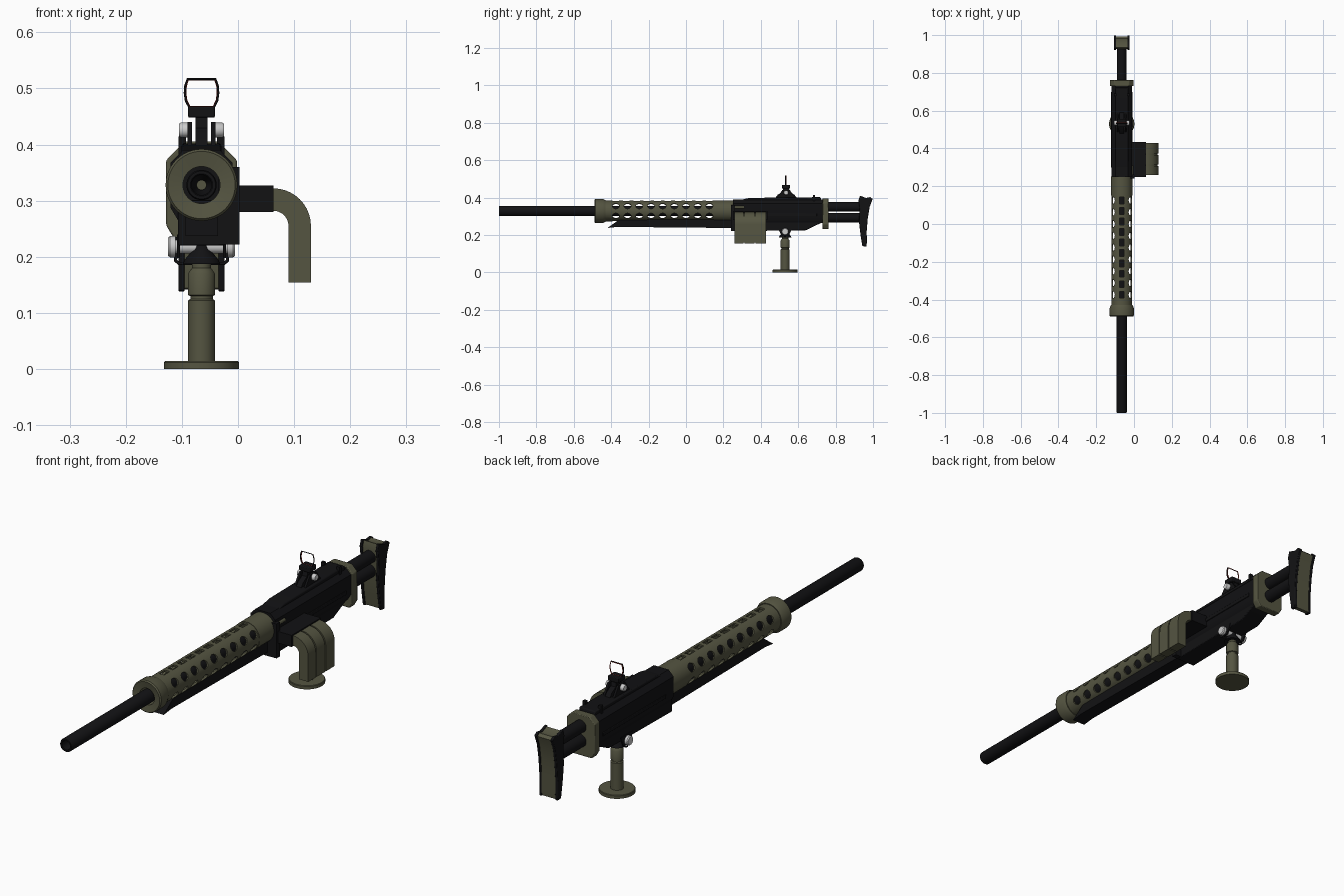
import bpy, bmesh
from math import sin, cos, pi, radians
from mathutils import Vector, Matrix

if "Cube" in bpy.data.objects:
    bpy.data.objects.remove(bpy.data.objects["Cube"])

CX, BZ = -0.065, 0.328          # centre plane and bore axis height


def mat(name, r, g, b):
    m = bpy.data.materials.new(name)
    m.diffuse_color = (r, g, b, 1)
    m.use_nodes = True
    m.node_tree.nodes["Principled BSDF"].inputs["Base Color"].default_value = m.diffuse_color
    return m


OLIVE = mat("olive", 0.09, 0.09, 0.053)
BLACK = mat("black", 0.006, 0.006, 0.007)
STEEL = mat("steel", 0.6, 0.6, 0.62)
RED = mat("red", 0.35, 0.03, 0.02)


def finish(name, bm, m, smooth=True, bevel=0):
    bmesh.ops.recalc_face_normals(bm, faces=bm.faces)
    me = bpy.data.meshes.new(name)
    bm.to_mesh(me)
    bm.free()
    ob = bpy.data.objects.new(name, me)
    bpy.context.collection.objects.link(ob)
    me.materials.append(m)
    if bevel:
        b = ob.modifiers.new("bevel", "BEVEL")
        b.width, b.segments = bevel, 2
    if smooth:
        bpy.ops.object.select_all(action='DESELECT')
        bpy.context.view_layer.objects.active = ob
        ob.select_set(True)
        bpy.ops.object.shade_smooth_by_angle(angle=radians(35))
    return ob


def prism(name, pts, a, b, m, axis='y', **kw):
    """Extrude a profile: (x,z) along y or (y,z) along x; x is relative to CX."""
    bm = bmesh.new()
    put = (lambda p, t: (CX + p[0], t, p[1])) if axis == 'y' else (lambda p, t: (CX + t, p[0], p[1]))
    lo, hi = ([bm.verts.new(put(p, t)) for p in pts] for t in (a, b))
    n = len(pts)
    bm.faces.new(lo)
    bm.faces.new(hi)
    for i in range(n):
        bm.faces.new((lo[i], lo[(i + 1) % n], hi[(i + 1) % n], hi[i]))
    return finish(name, bm, m, **kw)


def box(name, x, y, z, m, **kw):
    return prism(name, [(x[0], z[0]), (x[1], z[0]), (x[1], z[1]), (x[0], z[1])], *y, m, **kw)


def lathe(name, prof, origin, axis, m, seg=40, closed=False):
    """Revolve (radius, distance) points about an axis through origin."""
    bm = bmesh.new()
    rot = Vector((0, 0, 1)).rotation_difference(Vector(axis)).to_matrix()
    rings = [[bm.verts.new(Vector(origin) + rot @ Vector((r * cos(2 * pi * i / seg), r * sin(2 * pi * i / seg), h)))
              for i in range(seg)] for r, h in prof]
    pairs = list(zip(rings, rings[1:])) + ([(rings[-1], rings[0])] if closed else [])
    for p, q in pairs:
        for i in range(seg):
            j = (i + 1) % seg
            bm.faces.new((p[i], p[j], q[j], q[i]))
    if not closed:
        bm.faces.new(rings[0])
        bm.faces.new(rings[-1])
    return finish(name, bm, m)


Y, Z, X = (0, 1, 0), (0, 0, 1), (1, 0, 0)
axis0 = (CX, 0, BZ)

# Barrel with recessed muzzle
lathe("barrel", [(0.009, -0.93), (0.017, -0.96), (0.018, -0.998), (0.020, -1.0), (0.025, -1.0),
                 (0.027, -0.995), (0.027, 0.26)], axis0, Y, BLACK)
lathe("bore_plug", [(0.009, -0.935), (0.009, -0.931)], axis0, Y, OLIVE, 16)

# Perforated jacket: tube cut by six rows of holes
jacket = lathe("barrel_jacket", [(0.048, -0.45), (0.055, -0.45), (0.055, 0.25), (0.048, 0.25)],
               axis0, Y, OLIVE, 48, True)
bm = bmesh.new()
for ang in (90, 30, -30, 150, 210, 270):
    top = ang in (90, 270)
    n = 10 if top else 9
    for k in range(n):
        a, y = radians(ang), -0.375 + k * 0.5 / (n - 1)
        d = Vector((cos(a), 0, sin(a)))
        r = Matrix((Vector((-sin(a), 0, cos(a))), Vector(Y), d)).transposed().to_4x4()
        M = Matrix.Translation(Vector((CX, y, BZ)) + d * 0.055) @ r @ Matrix.Diagonal(
            (0.011 if top else 0.017, 0.018 if top else 0.019, 0.03, 1))
        if top:
            bmesh.ops.create_cube(bm, size=2, matrix=M @ Matrix.Diagonal((1, 1, 0.5, 1)))
        else:
            bmesh.ops.create_cone(bm, cap_ends=True, segments=16, radius1=1, radius2=1, depth=1, matrix=M)
cutter = finish("hole_cutter", bm, OLIVE, False)
cutter.hide_render = True
mod = jacket.modifiers.new("holes", "BOOLEAN")
mod.object, mod.operation, mod.solver = cutter, 'DIFFERENCE', 'EXACT'
bpy.context.view_layer.objects.active = jacket
bpy.ops.object.modifier_apply(modifier=mod.name)
bpy.data.objects.remove(cutter)

# Collar at the jacket front and its rear band
lathe("jacket_collar", [(0.033, -0.485), (0.060, -0.49), (0.064, -0.485), (0.064, -0.445), (0.058, -0.43),
                        (0.055, -0.43), (0.033, -0.44)], axis0, Y, OLIVE, 48, True)
lathe("jacket_rear_band", [(0.048, 0.15), (0.0565, 0.15), (0.0565, 0.252), (0.048, 0.252)],
      axis0, Y, OLIVE, 48, True)

# Black rail under the jacket
prism("under_rail", [(-0.42, 0.237), (-0.36, 0.28), (0.26, 0.285), (0.26, 0.237), (-0.37, 0.243)],
      -0.029, 0.029, BLACK, 'x')

# Receiver, lower body and top cover
oct_ = lambda w, c, lo, hi: [(-w, lo + c), (-w, hi - c), (-w + c, hi), (w - c, hi),
                             (w, hi - c), (w, lo + c), (w - c * .6, lo), (-w + c * .6, lo)]
prism("receiver", oct_(0.055, 0.022, 0.265, 0.39), 0.25, 0.73, BLACK)
prism("receiver_lower", [(0.24, 0.22), (0.64, 0.225), (0.73, 0.268), (0.73, 0.3), (0.24, 0.3)],
      -0.042, 0.042, BLACK, 'x', bevel=0.003)
prism("top_cover", [(0.26, 0.37), (0.27, 0.383), (0.34, 0.398), (0.72, 0.402), (0.725, 0.37)],
      -0.036, 0.036, BLACK, 'x', bevel=0.004)
for s in (-1, 1):
    box("rear_lug", sorted((s * 0.028, s * 0.041)), (0.678, 0.69), (0.38, 0.414), BLACK)
    box("receiver_side_rib", sorted((s * 0.05, s * 0.058)), (0.30, 0.70), (0.30, 0.315), BLACK, bevel=0.002)
prism("rear_plate", oct_(0.063, 0.024, 0.232, 0.396), 0.73, 0.762, OLIVE, bevel=0.003)
lathe("cover_latch", [(0.008, 0.255), (0.008, 0.31)], (CX + 0.053, 0, 0.348), Y, OLIVE, 16)

# Stock tubes and shoulder plate
lathe("stock_tube_upper", [(0.025, 0.76), (0.025, 0.95)], (CX, 0, 0.35), Y, BLACK)
lathe("stock_tube_lower", [(0.025, 0.76), (0.025, 0.95)], (CX, 0, 0.292), Y, BLACK)
butt = [(0.922, 0.385), (0.93, 0.41), (0.962, 0.398), (0.985, 0.402), (0.998, 0.392), (0.982, 0.35),
        (0.972, 0.29), (0.966, 0.22), (0.967, 0.16), (0.965, 0.138), (0.943, 0.14), (0.933, 0.2),
        (0.925, 0.27), (0.928, 0.34)]
core = [(0.96 + (y - 0.96) * 0.86, 0.275 + (z - 0.275) * 0.97) for y, z in butt]
prism("shoulder_pad", core, -0.032, 0.032, OLIVE, 'x')
for s in (-1, 1):
    prism("shoulder_side_plate", butt, s * 0.030, s * 0.041, BLACK, 'x', bevel=0.002)

# Feed chute: black throat, then ribbed curved chute bending down
box("feed_throat", (0.04, 0.128), (0.25, 0.435), (0.28, 0.327), BLACK)
box("feed_bracket", (0.03, 0.068), (0.24, 0.262), (0.222, 0.36), BLACK)


def chute(name, y0, y1, g):
    cx, cz, ro, ri = 0.128, 0.255, 0.067, 0.027    # bend centre and radii
    arc = lambda r: [(cx + r * sin(a), cz + r * cos(a)) for a in [i * pi / 20 for i in range(11)]]
    outer = [(cx - 0.005, cz + ro - g)] + arc(ro - g) + [(cx + ro - g, 0.154 + g)]
    inner = [(cx + ri + g, 0.154 + g)] + arc(ri + g)[::-1] + [(cx - 0.005, cz + ri + g)]
    prism(name, outer + inner, y0, y1, OLIVE)


chute("feed_chute_core", 0.265, 0.424, 0.006)
for y0, y1 in ((0.260, 0.308), (0.314, 0.366), (0.372, 0.428)):
    chute("feed_chute_rib", y0, y1, 0)

# Sight: base, head, cross knobs and thin frame
SY = 0.535
prism("sight_base", [(SY - 0.06, 0.395), (SY - 0.045, 0.415), (SY - 0.02, 0.43), (SY - 0.015, 0.452),
                     (SY + 0.015, 0.452), (SY + 0.02, 0.43), (SY + 0.045, 0.415), (SY + 0.06, 0.395)],
      -0.011, 0.011, BLACK, 'x')
for s in (-1, 1):
    prism("sight_cheek", [(SY - 0.055, 0.39), (SY - 0.02, 0.44), (SY + 0.02, 0.44), (SY + 0.055, 0.39)],
          s * 0.017, s * 0.025, BLACK, 'x')
    lathe("sight_knob", [(0.013, s * 0.024), (0.013, s * 0.037), (0.011, s * 0.04)],
          (CX, SY, 0.426), X, STEEL, 24)
box("sight_head", (-0.024, 0.024), (SY - 0.022, SY + 0.022), (0.448, 0.468), BLACK, bevel=0.003)


def loop_pipe(name, pts, r, m, cyclic):
    cu = bpy.data.curves.new(name, 'CURVE')
    cu.dimensions, cu.bevel_depth, cu.bevel_resolution = '3D', r, 2
    sp = cu.splines.new('POLY')
    sp.points.add(len(pts) - 1)
    for p, (x, y, z) in zip(sp.points, pts):
        p.co = (CX + x, y, z, 1)
    sp.use_cyclic_u = cyclic
    cu.use_fill_caps = True
    cu.materials.append(m)
    bpy.context.collection.objects.link(bpy.data.objects.new(name, cu))


half = [(0.022, 0.466), (0.028, 0.478), (0.030, 0.492), (0.029, 0.505), (0.025, 0.517)]
frame = half + [(-x, z) for x, z in half[::-1]]
loop_pipe("sight_frame", [(x, SY - 0.003, z) for x, z in frame], 0.0018, BLACK, True)
loop_pipe("sight_frame_lens_edge", [(x * 0.95, SY, 0.492 + (z - 0.492) * 0.95) for x, z in frame], 0.0014, RED, True)

# Pintle mount: cross bolt, lugs, yoke strap and post with foot
PY = 0.53
lathe("mount_bolt", [(0.012, -0.06), (0.012, 0.06)], (CX, PY, 0.218), X, STEEL, 24)
for s in (-1, 1):
    lathe("mount_bolt_head", [(0.019, s * 0.046), (0.019, s * 0.056), (0.016, s * 0.06)],
          (CX, PY, 0.218), X, STEEL, 24)
    prism("mount_lug", [(PY - 0.04, 0.24), (PY - 0.02, 0.198), (PY + 0.02, 0.198), (PY + 0.04, 0.24)],
          s * 0.038, s * 0.044, BLACK, 'x')
loop_pipe("yoke_strap", [(-0.046, PY, 0.235), (-0.046, PY, 0.193), (-0.04, PY, 0.188),
                         (0.04, PY, 0.188), (0.046, PY, 0.193), (0.046, PY, 0.235)], 0.003, BLACK, False)
lathe("yoke_cone", [(0.033, 0.187), (0.031, 0.194), (0.016, 0.212), (0.014, 0.225)], (CX, PY, 0), Z, BLACK, 32)
lathe("mount_post", [(0.067, 0), (0.067, 0.012), (0.065, 0.014), (0.024, 0.014), (0.024, 0.122), (0.020, 0.125),
                     (0.020, 0.130), (0.024, 0.132), (0.024, 0.17), (0.020, 0.176), (0.017, 0.18), (0.017, 0.2)],
      (CX, PY, 0), Z, OLIVE)
